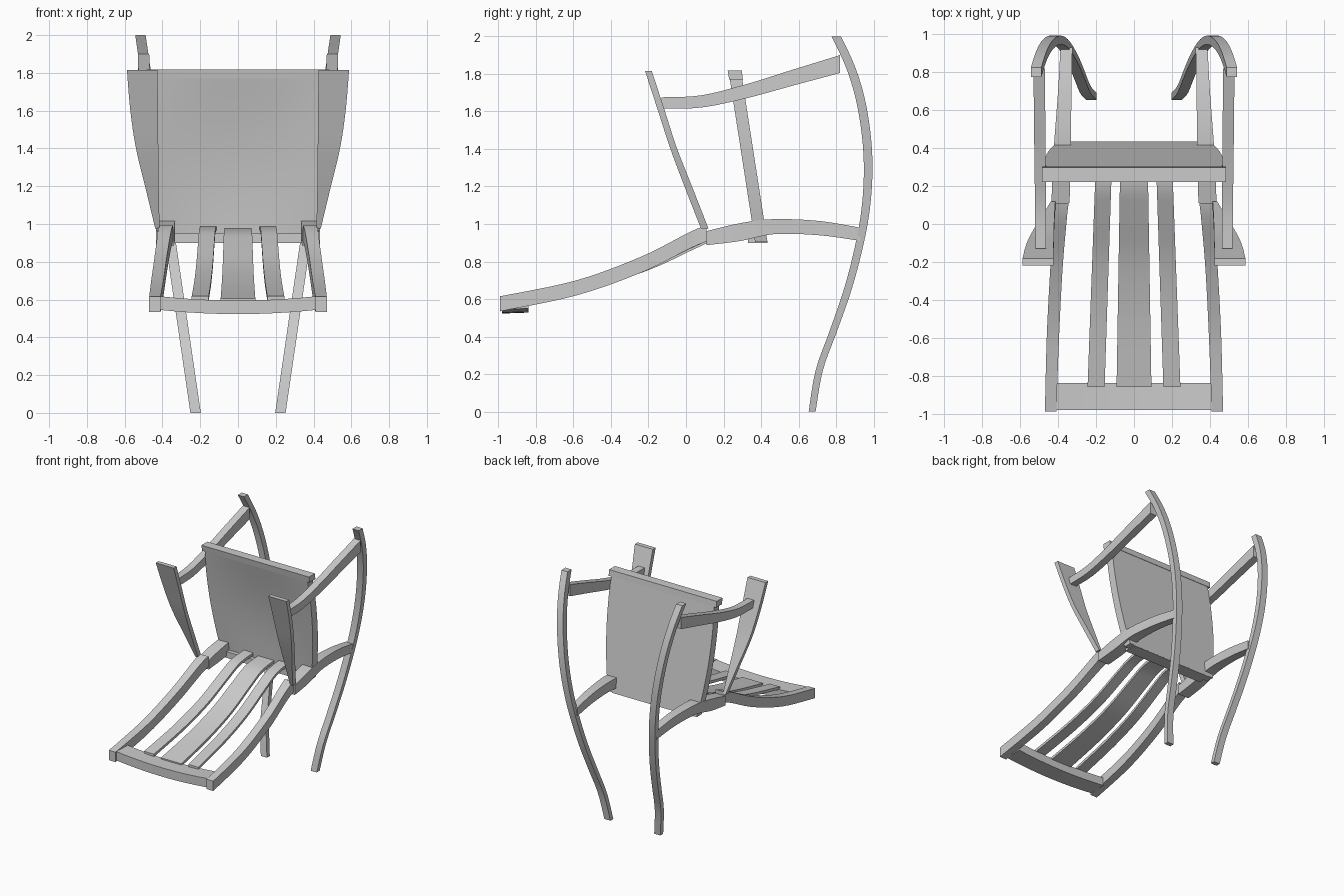
import bpy
import bmesh
import math

if "Cube" in bpy.data.objects:
    bpy.data.objects.remove(bpy.data.objects["Cube"], do_unlink=True)

grey = bpy.data.materials.new("light_grey")
grey.use_nodes = True
grey.diffuse_color = (0.6, 0.6, 0.6, 1)
grey.node_tree.nodes["Principled BSDF"].inputs["Base Color"].default_value = (0.6, 0.6, 0.6, 1)


def loft(name, rings):
    """Skin a list of closed rings and cap both ends."""
    bm = bmesh.new()
    loops = [[bm.verts.new(p) for p in ring] for ring in rings]
    for a, b in zip(loops, loops[1:]):
        for i in range(len(a)):
            j = (i + 1) % len(a)
            bm.faces.new((a[i], a[j], b[j], b[i]))
    bm.faces.new(loops[0])
    bm.faces.new(loops[-1])
    bmesh.ops.recalc_face_normals(bm, faces=bm.faces)
    mesh = bpy.data.meshes.new(name)
    bm.to_mesh(mesh)
    bm.free()
    mesh.materials.append(grey)
    obj = bpy.data.objects.new(name, mesh)
    bpy.context.collection.objects.link(obj)
    bpy.ops.object.select_all(action="DESELECT")
    obj.select_set(True)
    bpy.context.view_layer.objects.active = obj
    bpy.ops.object.shade_smooth_by_angle(angle=math.radians(30))
    return obj


def smooth(stations, steps=6):
    """Catmull-Rom interpolation of equal-length tuples."""
    pts = [stations[0]] + stations + [stations[-1]]
    out = []
    for p, q, r, s in zip(pts, pts[1:], pts[2:], pts[3:]):
        for k in range(steps):
            t = k / steps
            out.append(tuple(
                b + 0.5 * t * (c - a + t * (2 * a - 5 * b + 4 * c - d + t * (3 * (b - c) + d - a)))
                for a, b, c, d in zip(p, q, r, s)))
    return out + [stations[-1]]


def beam(name, stations, axis, side=1):
    """Curved beam; stations are (y, z, inner x, outer x, thickness along axis)."""
    rings = []
    for y, z, x0, x1, t in smooth(stations):
        dy, dz = (t / 2, 0) if axis == "y" else (0, t / 2)
        rings.append([(side * x0, y - dy, z - dz), (side * x1, y - dy, z - dz),
                      (side * x1, y + dy, z + dz), (side * x0, y + dy, z + dz)])
    return loft(name, rings)


# Curved rear legs lean outwards as they rise
leg_path = [(0.672, 0), (0.71, 0.22), (0.785, 0.43), (0.855, 0.63), (0.91, 0.83),
            (0.952, 1.04), (0.97, 1.25), (0.963, 1.45), (0.93, 1.66), (0.875, 1.84), (0.8, 2.0)]
leg = [(y, z, 0.197 + 0.146 * z, 0.252 + 0.146 * z, 0.037 + 0.007 * z) for y, z in leg_path]

# Seat side rails in two pieces, meeting at the arm posts
front_rail = [(-0.99, 0.575, 0.41, 0.47, 0.08), (-0.59, 0.658, 0.395, 0.46, 0.08),
              (-0.24, 0.783, 0.377, 0.442, 0.085), (0.02, 0.913, 0.355, 0.425, 0.088),
              (0.11, 0.95, 0.345, 0.425, 0.085)]
back_rail = [(0.11, 0.925, 0.34, 0.435, 0.075), (0.29, 0.957, 0.335, 0.43, 0.095),
             (0.47, 0.986, 0.332, 0.418, 0.08), (0.71, 0.978, 0.33, 0.4, 0.076),
             (0.93, 0.945, 0.325, 0.388, 0.07)]

# Arm posts flare outwards towards the top
arm_post = [(0.1, 0.975, 0.415, 0.438, 0.04), (0.012, 1.2, 0.42, 0.492, 0.04),
            (-0.065, 1.4, 0.422, 0.54, 0.036), (-0.13, 1.6, 0.424, 0.57, 0.036),
            (-0.2, 1.815, 0.426, 0.588, 0.036)]
arm_rail = [(-0.13, 1.645, 0.463, 0.52, 0.06), (0.08, 1.653, 0.464, 0.522, 0.065),
            (0.32, 1.707, 0.466, 0.525, 0.075), (0.57, 1.78, 0.468, 0.528, 0.085),
            (0.82, 1.852, 0.47, 0.53, 0.095)]

# Seat slats follow the rail curve and widen to the front
slat_path = [(-0.86, 0.595), (-0.5, 0.672), (-0.2, 0.765), (0.05, 0.88), (0.2, 0.945), (0.36, 0.965)]


def slat(x_front, x_back, lift):
    out = []
    for y, z in slat_path:
        f = (0.36 - y) / 1.22
        x0, x1 = [b + (a - b) * f for a, b in zip(x_front, x_back)]
        out.append((y, z + lift, x0, x1, 0.022))
    return out


for side, label in ((1, "left"), (-1, "right")):
    beam(label + "_rear_leg", leg, "y", side)
    beam(label + "_seat_rail_front", front_rail, "z", side)
    beam(label + "_seat_rail_back", back_rail, "z", side)
    beam(label + "_arm_post", arm_post, "y", side)
    beam(label + "_arm_rail", arm_rail, "z", side)
    beam(label + "_side_slat", slat((0.155, 0.245), (0.115, 0.2)
                                    , 0.012), "z", side)
beam("centre_slat", slat((-0.092, 0.092), (-0.072, 0.072), 0), "z")

# Front bar sags slightly in the middle
bar = []
for i in range(13):
    x = 0.41 * (i / 6 - 1)
    sag = 0.022 * (1 - (x / 0.41) ** 2)
    bar.append([(x, y, z - sag) for y, z in ((-0.98, 0.545), (-0.84, 0.55), (-0.84, 0.617), (-0.98, 0.617))])
loft("seat_front_bar", bar)

# Crossbar under the backrest
loft("seat_back_bar", [[(x, y, z) for y, z in ((0.33, 0.9), (0.435, 0.9), (0.42, 0.95), (0.33, 0.95))]
                       for x in (-0.36, 0.36)])

# Backrest panel with bowed sides and a shallow hollow in front
panel = []
for z, w in smooth([(0.905, 0.4), (1.1, 0.435), (1.35, 0.462), (1.6, 0.47), (1.78, 0.462)], 4):
    y = 0.35 - 0.155 * (z - 1.02)
    hollow = 0.025 * math.sin(math.pi * (z - 0.905) / 0.875)
    front = [(w * u / 6, y + hollow * (1 - (u / 6) ** 2), z) for u in range(-6, 7)]
    panel.append(front + [(w, y + 0.066, z), (-w, y + 0.066, z)])
loft("backrest_panel", panel)

# Backrest top rail
loft("backrest_top_rail", [[(x, y, z) for y, z in ((0.23, 1.77), (0.303, 1.77), (0.297, 1.818), (0.222, 1.818))]
                           for x in (-0.485, 0.485)])
